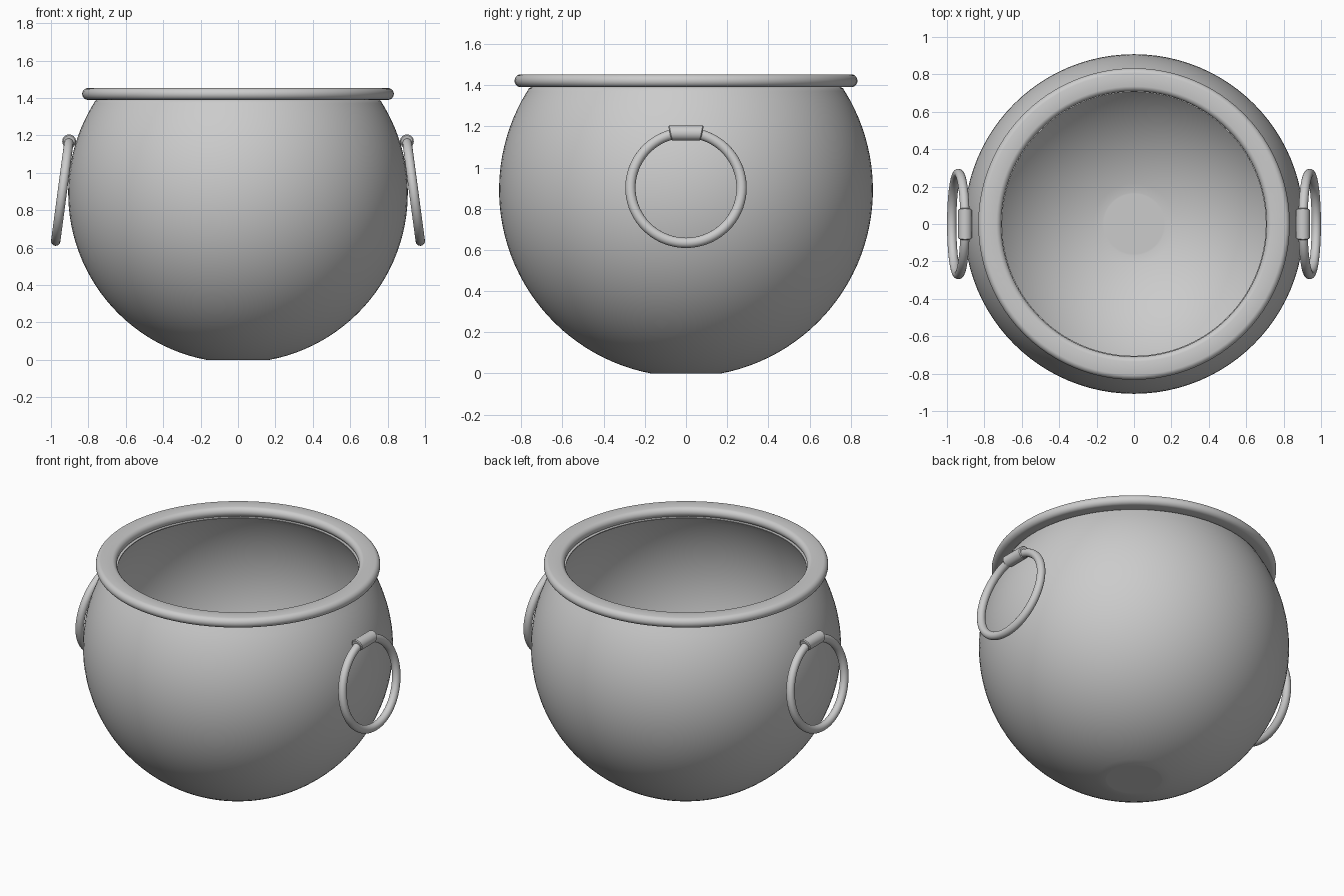
import bpy, bmesh, math
from mathutils import Matrix

if "Cube" in bpy.data.objects:
    bpy.data.objects.remove(bpy.data.objects["Cube"])

iron = bpy.data.materials.new("iron_grey")
iron.diffuse_color = (0.6, 0.6, 0.6, 1)
iron.use_nodes = True
iron.node_tree.nodes["Principled BSDF"].inputs["Base Color"].default_value = iron.diffuse_color


def finish(name, bm, angle=35):
    bmesh.ops.remove_doubles(bm, verts=bm.verts, dist=1e-5)
    bmesh.ops.recalc_face_normals(bm, faces=bm.faces)
    me = bpy.data.meshes.new(name)
    bm.to_mesh(me)
    bm.free()
    me.materials.append(iron)
    ob = bpy.data.objects.new(name, me)
    bpy.context.collection.objects.link(ob)
    bpy.ops.object.select_all(action='DESELECT')
    ob.select_set(True)
    bpy.context.view_layer.objects.active = ob
    bpy.ops.object.shade_smooth_by_angle(angle=math.radians(angle))
    return ob


def bridge(bm, rings, closed_rings):
    """Skin a list of vertex loops."""
    count = len(rings)
    n = len(rings[0])
    for i in range(count if closed_rings else count - 1):
        p, q = rings[i], rings[(i + 1) % count]
        for j in range(n):
            k = (j + 1) % n
            bm.faces.new((p[j], p[k], q[k], q[j]))


def lathe(profile, closed, steps=96):
    """Revolve (radius, height) points about z; open profiles get end discs."""
    bm = bmesh.new()
    rings = [[bm.verts.new((r * math.cos(2 * math.pi * i / steps),
                            r * math.sin(2 * math.pi * i / steps), z))
              for i in range(steps)] for r, z in profile]
    bridge(bm, rings, closed)
    if not closed:
        bm.faces.new(rings[0])
        bm.faces.new(rings[-1])
    return bm


# Pot body: thin hollow sphere with flattened base and a lip turned inward
R, WALL, CZ, TOP = 0.908, 0.008, 0.892, 1.372


def arc(radius, z0, z1, n=36):
    a0, a1 = math.asin((z0 - CZ) / radius), math.asin((z1 - CZ) / radius)
    return [(radius * math.cos(a0 + (a1 - a0) * i / n),
             CZ + radius * math.sin(a0 + (a1 - a0) * i / n)) for i in range(n + 1)]


outer = arc(R, 0.0, TOP)
inner = arc(R - WALL, WALL, TOP - 0.004)[::-1]
ro = outer[-1][0]
lip = [(ro - 0.007, 1.384), (ro - 0.02, 1.392), (0.705, 1.395),
       (0.705, 1.389), (ro - 0.022, 1.385)]
base = [(outer[0][0] * 0.95, 0.0)]
floor = [(inner[-1][0] * 0.95, WALL)]
finish("pot_body", lathe(base + outer + lip + inner + floor, False), 60)

# Rim: flat band with rounded edges
rim = []
for i in range(24):
    a = 2 * math.pi * (i + 0.5) / 24
    side = 1 if math.cos(a) > 0 else -1
    rim.append((0.771 + side * 0.031 + 0.031 * math.cos(a), 1.4215 + 0.0315 * math.sin(a)))
finish("rim", lathe(rim, True))

# Ring handles and the straight clasps that hold them
for side, label in ((1, "right"), (-1, "left")):
    tube = [(0.27 + 0.025 * math.cos(2 * math.pi * i / 20),
             0.025 * math.sin(2 * math.pi * i / 20)) for i in range(20)]
    ring = lathe(tube, True, 72)
    ring.transform(Matrix.Translation((side * 0.939, 0, 0.902))
                   @ Matrix.Rotation(side * math.radians(90 - 7.6), 4, 'Y'))
    finish(label + "_handle_ring", ring)

    # Clasp ends slant so the top is longer than the bottom
    clasp = bmesh.new()
    rows = []
    for end, r, inset in ((-1, 0.031, 0), (-1, 0.037, 0.005), (1, 0.037, 0.005), (1, 0.031, 0)):
        row = []
        for i in range(24):
            a = 2 * math.pi * i / 24
            h = r * math.sin(a)
            row.append(clasp.verts.new((side * 0.903 + r * math.cos(a),
                                        end * (0.079 - inset + 0.21 * h), 1.168 + h)))
        rows.append(row)
    bridge(clasp, rows, False)
    clasp.faces.new(rows[0])
    clasp.faces.new(rows[-1])
    finish(label + "_handle_clasp", clasp)
